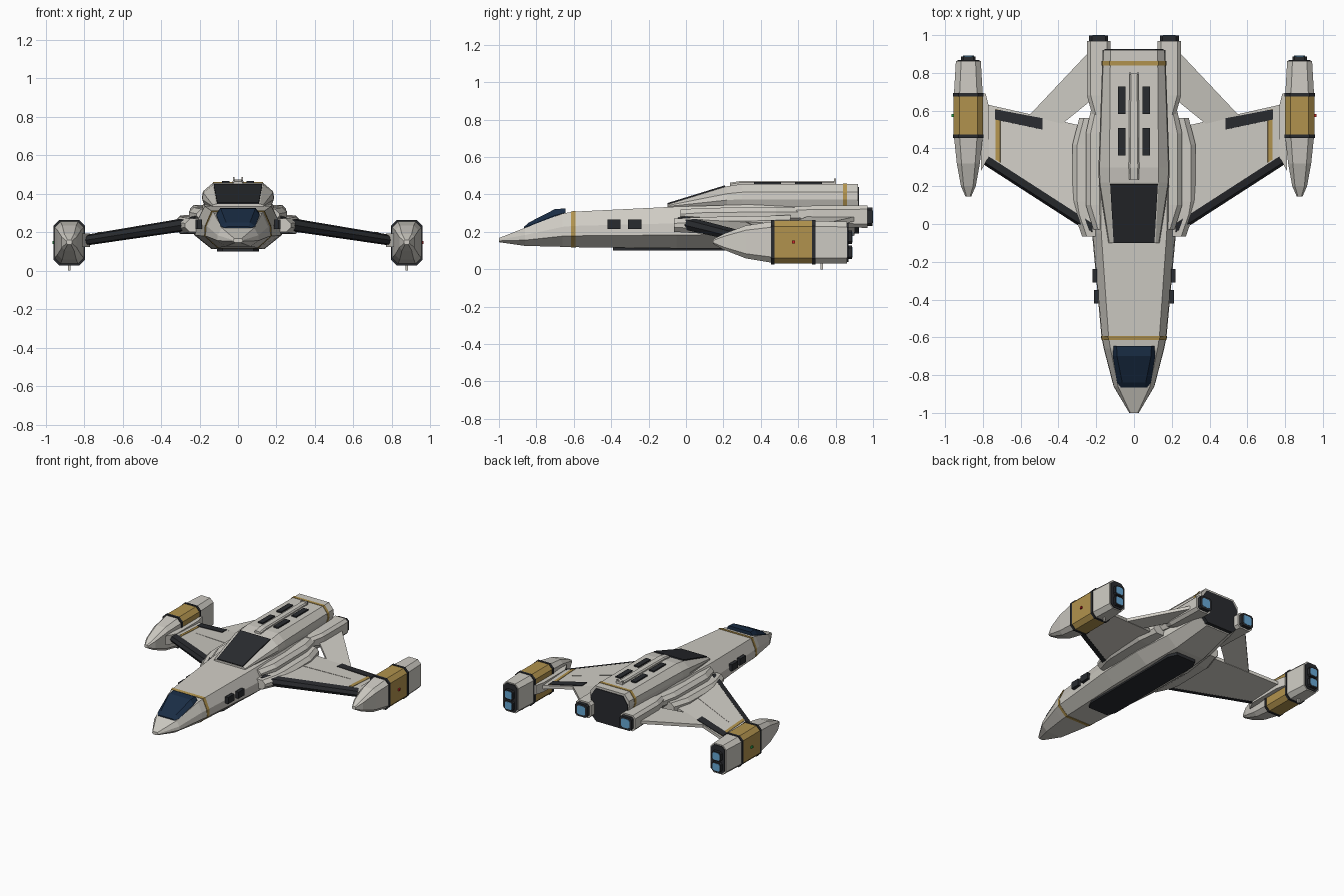
import bpy, bmesh
from mathutils import Vector


def material(name, rgb):
    m = bpy.data.materials.new(name)
    m.diffuse_color = (*rgb, 1)
    return m


HULL = material("hull_white", (0.62, 0.60, 0.55))
DARK = material("dark_grey", (0.022, 0.024, 0.028))
GOLD = material("gold", (0.44, 0.29, 0.075))
GLASS = material("navy_glass", (0.01, 0.026, 0.06))
GLOW = material("engine_glow", (0.14, 0.40, 0.68))
RED = material("red_light", (0.6, 0.02, 0.02))
GREEN = material("green_light", (0.02, 0.4, 0.08))


def loft(name, rings, mat):
    """Skin a list of equal-length point rings and cap both ends."""
    bm = bmesh.new()
    vs = [[bm.verts.new(p) for p in r] for r in rings]
    n = len(vs[0])
    for a, b in zip(vs, vs[1:]):
        for i in range(n):
            bm.faces.new((a[i], a[(i + 1) % n], b[(i + 1) % n], b[i]))
    bm.faces.new(vs[0])
    bm.faces.new(vs[-1])
    bmesh.ops.recalc_face_normals(bm, faces=bm.faces)
    me = bpy.data.meshes.new(name)
    bm.to_mesh(me)
    bm.free()
    me.materials.append(mat)
    ob = bpy.data.objects.new(name, me)
    bpy.context.collection.objects.link(ob)
    return ob


def chamfered(y, cx, cz, w, h, c):
    """Octagonal ring in the xz plane, half sizes w and h, corner cut c."""
    q = [(w - c, -h), (w, c - h), (w, h - c), (w - c, h)]
    q += [(-x, z) for x, z in reversed(q)]
    return [(cx + x, y, cz + z) for x, z in q]


def plate(name, pts, thick, mat):
    """Polygon given a thickness to both sides of its plane."""
    p = [Vector(v) for v in pts]
    n = (p[1] - p[0]).cross(p[2] - p[0]).normalized() * thick / 2
    return loft(name, [[v - n for v in p], [v + n for v in p]], mat)


def box(name, c, s, mat):
    x, y, z = c
    a, b, h = s[0] / 2, s[1] / 2, s[2] / 2
    ring = [(x - a, z - h), (x + a, z - h), (x + a, z + h), (x - a, z + h)]
    return loft(name, [[(u, y + d, v) for u, v in ring] for d in (-b, b)], mat)


def sym(y, half):
    return [(x, y, z) for x, z in half] + [(-x, y, z) for x, z in reversed(half)]


# Fuselage
def body(y, w, b, t, g=0.0):
    h = t - b
    return sym(y, [(0.6 * w, b - g), (w + g, b + 0.32 * h),
                   (w * 0.98 + g, b + 0.6 * h), (0.78 * w + g, t + g)])


loft("fuselage", [body(*s) for s in (
    (-1, 0.025, 0.145, 0.167), (-0.86, 0.108, 0.125, 0.222), (-0.66, 0.16, 0.12, 0.298),
    (-0.6, 0.172, 0.118, 0.308), (-0.05, 0.222, 0.112, 0.335), (0.3, 0.23, 0.112, 0.345),
    (0.6, 0.2, 0.125, 0.345), (0.9, 0.16, 0.18, 0.345))], HULL)
loft("nose_stripe", [body(-0.615, 0.169, 0.119, 0.306, 0.003),
                     body(-0.592, 0.173, 0.118, 0.309, 0.003)], GOLD)

# Cockpit canopy
loft("canopy", [sym(-0.865, [(0.06, 0.2), (0.07, 0.222), (0.055, 0.228)]),
                sym(-0.84, [(0.085, 0.2), (0.09, 0.232), (0.062, 0.25)]),
                sym(-0.70, [(0.11, 0.26), (0.112, 0.288), (0.09, 0.322)]),
                sym(-0.645, [(0.1, 0.28), (0.108, 0.303), (0.092, 0.325)])], GLASS)


# Raised dorsal hull with sloped dark front panel
def dorsal(y, w, tw, t, g=0.0):
    h = t - 0.33
    return sym(y, [(0.9 * w, 0.325), (w + g, 0.33 + 0.35 * h),
                   (w * 0.97 + g, 0.33 + 0.65 * h), (tw + g, t + g)])


loft("dorsal_hull", [dorsal(-0.1, 0.135, 0.115, 0.346), dorsal(0.22, 0.186, 0.13, 0.444),
                     dorsal(0.3, 0.188, 0.13, 0.456), dorsal(0.92, 0.166, 0.125, 0.456)], HULL)
loft("dorsal_stripe", [dorsal(0.84, 0.169, 0.126, 0.456, 0.003),
                       dorsal(0.862, 0.168, 0.126, 0.456, 0.003)], GOLD)
plate("slope_panel", [(-0.108, -0.098, 0.348), (0.108, -0.098, 0.348),
                      (0.126, 0.21, 0.443), (-0.126, 0.21, 0.443)], 0.012, DARK)
loft("stern_plate", [sym(y, [(0.11, 0.19), (0.15, 0.23), (0.155, 0.38), (0.115, 0.44)])
                     for y in (0.88, 0.926)], DARK)

# Spine, antennas and belly plate
loft("spine", [chamfered(y, 0, z, w, 0.018, 0.008) for y, z, w in
               ((0.235, 0.445, 0.026), (0.3, 0.455, 0.028), (0.8, 0.455, 0.024))], HULL)
outline = [(0.08, -0.39), (0.11, -0.33), (0.11, 0.5), (0.08, 0.56)]
outline += [(-x, y) for x, y in reversed(outline)]
plate("belly_plate", [(x, y, 0.113) for x, y in outline], 0.026, DARK)

for s, side in ((1, "right"), (-1, "left")):
    def nm(part):
        return f"{part}_{side}"

    box(nm("antenna"), (s * 0.022, 0.797, 0.465), (0.01, 0.012, 0.04), HULL)
    # Dorsal vents and cabin windows
    for i, y in enumerate((0.435, 0.655)):
        box(nm(f"vent_{i}"), (s * 0.064, y, 0.458), (0.04, 0.145, 0.016), DARK)
    for i, y in enumerate((-0.385, -0.275)):
        box(nm(f"window_{i}"), (s * (0.2 + 0.008 * i), y, 0.24), (0.026, 0.072, 0.05), DARK)

    # Wing root fairing
    loft(nm("wing_root"), [chamfered(y, s * 0.2, z, w, h, 0.025) for y, z, w, h in (
        (-0.065, 0.235, 0.075, 0.035), (0.05, 0.235, 0.115, 0.042), (0.12, 0.235, 0.126, 0.045),
        (0.42, 0.24, 0.126, 0.045), (0.56, 0.25, 0.09, 0.04))], HULL)
    loft(nm("shoulder"), [chamfered(y, s * 0.17, 0.29, w, h, 0.025) for y, w, h in (
        (-0.03, 0.045, 0.03), (0.1, 0.085, 0.038), (0.48, 0.085, 0.042), (0.64, 0.05, 0.04))], HULL)

    # Wing with dark leading edge
    def wing_z(x):
        return 0.235 - (x - 0.3) * 0.157

    def edge(x):
        return 0.0 + (x - 0.3) * 0.645

    def back(x):
        return 0.525 + (x - 0.3) * 0.225

    def upper(x, y):
        k = (y - edge(x) - 0.055) / (back(x) - edge(x) - 0.055)
        return wing_z(x) + (0.033 - (x - 0.3) * 0.012) * (1 - k) + 0.012 * k

    white, dark = [], []
    for x in (0.22, 0.8):
        z, a, b = wing_z(x), edge(x), back(x)
        t = 0.033 - (x - 0.3) * 0.012
        white.append([(s * x, a + 0.05, z - t), (s * x, b, z - 0.012),
                      (s * x, b, z + 0.012), (s * x, a + 0.05, z + t)])
        dark.append([(s * x, a + 0.055, z - t - 0.001), (s * x, a + 0.055, z + t + 0.001),
                     (s * x, a + 0.01, z + t - 0.006), (s * x, a - 0.005, z),
                     (s * x, a + 0.01, z - t + 0.006)])
    loft(nm("wing"), white, HULL)
    loft(nm("leading_edge"), dark, DARK)

    # Flap, gold wing stripe and panel ridge
    def on_wing(part, pts, thick, mat):
        plate(nm(part), [(s * x, y, upper(x, y)) for x, y in pts], thick, mat)

    on_wing("flap", [(0.485, 0.5), (0.735, 0.553), (0.735, 0.607), (0.485, 0.56)], 0.01, DARK)
    on_wing("wing_stripe", [(0.708, 0.325), (0.732, 0.34), (0.732, 0.608), (0.708, 0.603)], 0.007, GOLD)
    on_wing("wing_ridge", [(0.33, 0.318), (0.66, 0.425), (0.66, 0.431), (0.33, 0.324)], 0.006, HULL)

    # Rear strut from wing to tail engine
    loft(nm("strut"), [[(s * x, y, z + d) for x, y, z in (
        (0.555, 0.575, 0.196), (0.22, 0.93, 0.275), (0.22, 0.66, 0.275), (0.38, 0.53, 0.223))]
        for d in (-0.012, 0.012)], HULL)

    # Tail engine
    loft(nm("tail_engine"), [chamfered(y, s * 0.187, z, w, h, 0.02) for y, z, w, h in (
        (0.58, 0.3, 0.035, 0.035), (0.68, 0.285, 0.062, 0.055),
        (0.97, 0.281, 0.063, 0.06))], HULL)
    loft(nm("tail_nozzle"), [chamfered(y, s * 0.187, 0.281, 0.05, 0.049, 0.014)
                             for y in (0.96, 0.998)], DARK)
    loft(nm("tail_glow"), [chamfered(y, s * 0.187, 0.281, 0.034, 0.034, 0.01)
                           for y in (0.99, 1.0)], GLOW)

    # Wingtip pod with adaptor, bands and twin thrusters
    px = s * 0.877
    plate(nm("pod_adaptor"), [(s * x, y, 0.157) for x, y in (
        (0.81, 0.28), (0.768, 0.36), (0.768, 0.62), (0.785, 0.69), (0.81, 0.69))], 0.07, HULL)
    loft(nm("pod"), [chamfered(y, px, z, w, h, c) for y, z, w, h, c in (
        (0.145, 0.148, 0.015, 0.012, 0.006), (0.2, 0.147, 0.039, 0.042, 0.014),
        (0.32, 0.146, 0.061, 0.088, 0.025), (0.46, 0.145, 0.076, 0.11, 0.03),
        (0.69, 0.144, 0.076, 0.114, 0.03), (0.862, 0.143, 0.066, 0.112, 0.028))], HULL)
    for part, y0, y1, g, mat in (("pod_gold_band", 0.47, 0.68, 0.002, GOLD),
                                 ("pod_front_ring", 0.455, 0.473, 0.005, DARK),
                                 ("pod_rear_ring", 0.675, 0.693, 0.005, DARK)):
        loft(nm(part), [chamfered(y, px, 0.1445, 0.076 + g, 0.113 + g, 0.03)
                        for y in (y0, y1)], mat)
    loft(nm("pod_end_plate"), [chamfered(y, px, 0.143, 0.058, 0.104, 0.024)
                               for y in (0.855, 0.868)], DARK)
    for i, z in enumerate((0.09, 0.172)):
        loft(nm(f"thruster_{i}"), [chamfered(y, px, z, 0.038, 0.036, 0.012)
                                   for y in (0.86, 0.888)], DARK)
        loft(nm(f"thruster_glow_{i}"), [chamfered(y, px, z, 0.029, 0.028, 0.009)
                                        for y in (0.88, 0.891)], GLOW)
    box(nm("pod_antenna"), (px, 0.725, 0.02), (0.012, 0.014, 0.04), HULL)
    box(nm("navigation_light"), (s * 0.957, 0.575, 0.145), (0.016, 0.016, 0.016),
        RED if s > 0 else GREEN)
